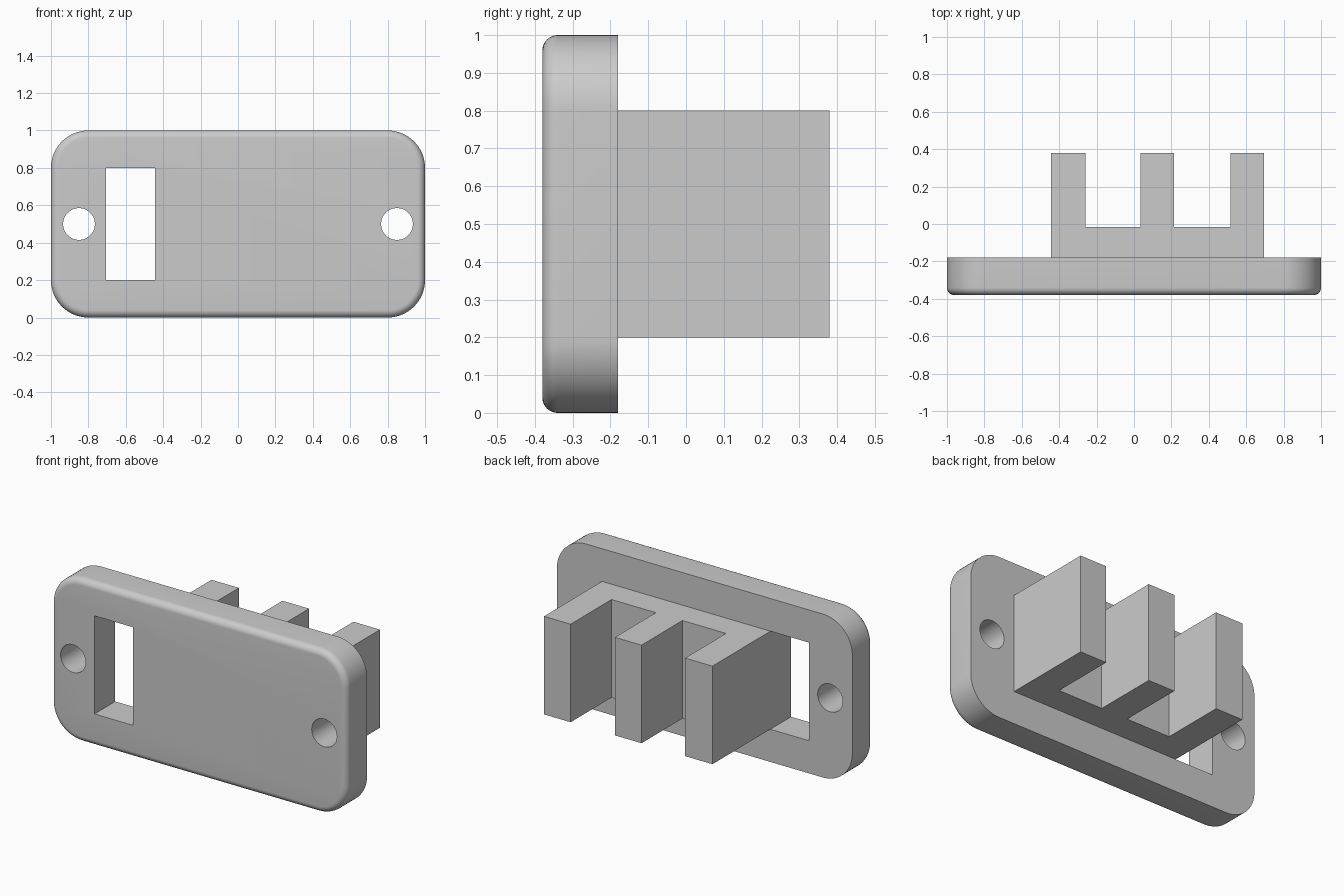
import bpy
import bmesh
from math import cos, sin, pi

cube = bpy.data.objects.get("Cube")
if cube:
    bpy.data.objects.remove(cube, do_unlink=True)

FRONT, PLATE_BACK, BACK = -0.38, -0.18, 0.38
FILLET, CORNER = 0.04, 0.2

grey = bpy.data.materials.new("plain grey")
grey.use_nodes = True
colour = (0.6, 0.6, 0.6, 1)
grey.diffuse_color = colour
grey.node_tree.nodes["Principled BSDF"].inputs["Base Color"].default_value = colour


def add_object(name, bm):
    bmesh.ops.recalc_face_normals(bm, faces=bm.faces)
    mesh = bpy.data.meshes.new(name)
    bm.to_mesh(mesh)
    bm.free()
    mesh.materials.append(grey)
    obj = bpy.data.objects.new(name, mesh)
    bpy.context.scene.collection.objects.link(obj)
    return obj


def prism(name, outline, direction):
    """Extrude a flat outline along a direction."""
    bm = bmesh.new()
    face = bm.faces.new([bm.verts.new(p) for p in outline])
    ext = bmesh.ops.extrude_face_region(bm, geom=[face])["geom"]
    moved = [v for v in ext if isinstance(v, bmesh.types.BMVert)]
    bmesh.ops.translate(bm, verts=moved, vec=direction)
    return add_object(name, bm)


def rounded_ring(bm, y, inset, steps=16):
    """Rounded rectangle ring of the plate, shrunk by inset."""
    r = CORNER - inset
    centres = [(0.8, 0.8), (-0.8, 0.8), (-0.8, 0.2), (0.8, 0.2)]
    ring = []
    for i, (cx, cz) in enumerate(centres):
        for k in range(steps + 1):
            a = (i + k / steps) * pi / 2
            ring.append(bm.verts.new((cx + r * cos(a), y, cz + r * sin(a))))
    return ring


# Faceplate with rounded corners and a filleted front rim
bm = bmesh.new()
rings = [rounded_ring(bm, PLATE_BACK, 0)]
for k in range(9):
    a = k / 8 * pi / 2
    rings.append(rounded_ring(bm, FRONT + FILLET * (1 - sin(a)), FILLET * (1 - cos(a))))
for low, high in zip(rings, rings[1:]):
    for i in range(len(low)):
        j = (i + 1) % len(low)
        bm.faces.new((low[i], low[j], high[j], high[i]))
bm.faces.new(rings[0])
bm.faces.new(rings[-1])
plate = add_object("faceplate", bm)

# Openings: two screw holes and a rectangular window
through = (0, 0.6, 0)
cutters = []
for side, x in (("right", -0.85), ("left", 0.85)):
    circle = [(x + 0.085 * cos(i * pi / 24), -0.6, 0.5 + 0.085 * sin(i * pi / 24))
              for i in range(48)]
    cutters.append(prism(side + "_screw_hole_cutter", circle, through))
window = [(-0.705, -0.6, 0.2), (-0.445, -0.6, 0.2), (-0.445, -0.6, 0.8), (-0.705, -0.6, 0.8)]
cutters.append(prism("window_cutter", window, through))
for cutter in cutters:
    mod = plate.modifiers.new(cutter.name, "BOOLEAN")
    mod.operation = "DIFFERENCE"
    mod.solver = "EXACT"
    mod.object = cutter
bpy.context.view_layer.update()
graph = bpy.context.evaluated_depsgraph_get()
plate_mesh = bpy.data.meshes.new_from_object(plate.evaluated_get(graph))
plate.modifiers.clear()
plate.data = plate_mesh
for cutter in cutters:
    bpy.data.objects.remove(cutter, do_unlink=True)

# Smooth rims and holes, flat front and back
for face in plate_mesh.polygons:
    face.use_smooth = abs(face.normal.y) < 0.999
plate_mesh.set_sharp_from_angle(angle=pi / 6)

# Rear bracket: one comb-shaped block with three prongs
SLOT = -0.015
comb = [(-0.445, PLATE_BACK), (-0.445, BACK), (-0.26, BACK), (-0.26, SLOT),
        (0.035, SLOT), (0.035, BACK), (0.215, BACK), (0.215, SLOT),
        (0.515, SLOT), (0.515, BACK), (0.695, BACK), (0.695, PLATE_BACK)]
prism("rear_prongs", [(x, y, 0.2) for x, y in comb], (0, 0, 0.6))
